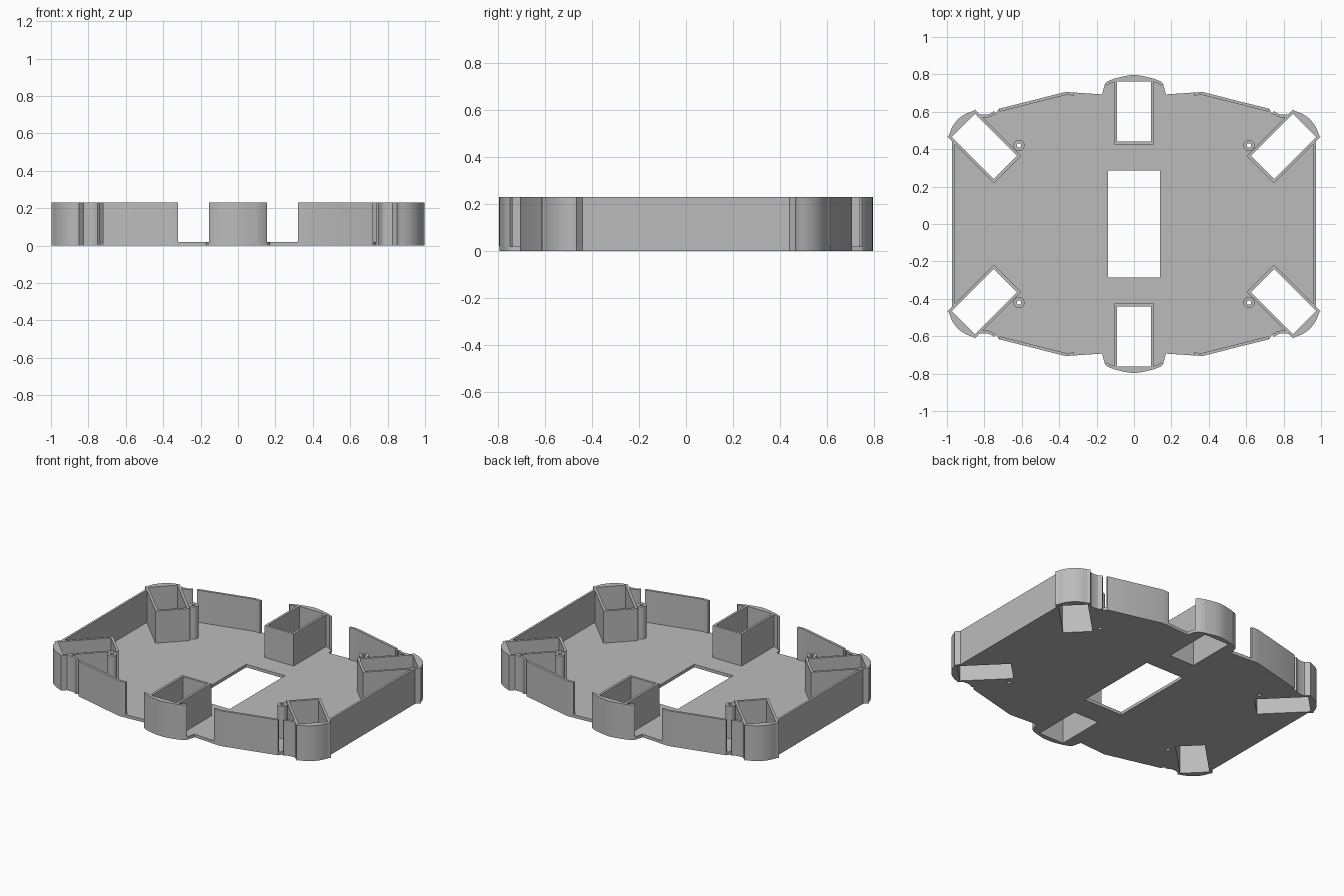
import bpy, bmesh, math
from mathutils import Vector

if "Cube" in bpy.data.objects:
    bpy.data.objects.remove(bpy.data.objects["Cube"], do_unlink=True)

FLOOR, TOP, WALL = 0.02, 0.23, 0.016

grey = bpy.data.materials.new("plastic_grey")
grey.use_nodes = True
grey.diffuse_color = (0.5, 0.5, 0.5, 1)
grey.node_tree.nodes["Principled BSDF"].inputs["Base Color"].default_value = (0.5, 0.5, 0.5, 1)


def prism(name, loops, z0, z1, mirror=(False, False)):
    """Upright solid from an outer loop followed by any hole loops."""
    bm = bmesh.new()
    caps = ([], [])
    for loop in loops:
        rings = [[bm.verts.new((x, y, z)) for x, y in loop] for z in (z0, z1)]
        for i in range(len(loop)):
            j = (i + 1) % len(loop)
            bm.faces.new((rings[0][i], rings[0][j], rings[1][j], rings[1][i]))
            for cap, ring in zip(caps, rings):
                cap.append(bm.edges.get((ring[i], ring[j])))
    for cap in caps:
        bmesh.ops.triangle_fill(bm, edges=cap, use_beauty=True, normal=(0, 0, 1))
    bmesh.ops.recalc_face_normals(bm, faces=bm.faces)
    mesh = bpy.data.meshes.new(name)
    bm.to_mesh(mesh)
    bm.free()
    mesh.materials.append(grey)
    obj = bpy.data.objects.new(name, mesh)
    bpy.context.collection.objects.link(obj)
    bpy.ops.object.select_all(action='DESELECT')
    obj.select_set(True)
    bpy.context.view_layer.objects.active = obj
    bpy.ops.object.shade_smooth_by_angle(angle=math.radians(25))
    if any(mirror):
        mod = obj.modifiers.new("Mirror", 'MIRROR')
        mod.use_axis = (mirror[0], mirror[1], False)
        mod.use_mirror_merge = False
    return obj


def rect(x0, y0, x1, y1):
    return [(x0, y0), (x1, y0), (x1, y1), (x0, y1)]


def circle(c, r, n=24):
    return [(c[0] + r * math.cos(math.tau * i / n),
             c[1] + r * math.sin(math.tau * i / n)) for i in range(n)]


def flip(loop, sx, sy):
    return [(x * sx, y * sy) for x, y in loop]


def strip(path, t=WALL):
    """Wall footprint: the path plus its copy offset to the right-hand side."""
    pts = [Vector(p) for p in path]
    inner = []
    for i, p in enumerate(pts):
        d = (pts[min(i + 1, len(pts) - 1)] - pts[max(i - 1, 0)]).normalized()
        inner.append((p.x + d.y * t, p.y - d.x * t))
    return list(path) + inner[::-1]


# Diagonal corner box, described along and across its 45 degree axis
def diagonal(along, across):
    k = math.sqrt(0.5)
    return (0.8 + k * (along - across), 0.415 + k * (along + across))


HALF_L, HALF_W, BULGE = 0.175, 0.103, 0.026
arc = []
for i in range(13):
    a = 0.88 * HALF_W * (1 - i / 6)
    arc.append(diagonal(HALF_L + BULGE * (1 - (a / (0.88 * HALF_W)) ** 2) + 0.001, a))
corner_end = [diagonal(HALF_L, HALF_W)] + arc + [diagonal(HALF_L, -HALF_W)]
corner_outer = corner_end + [diagonal(-HALF_L, -HALF_W), diagonal(-HALF_L, HALF_W)]
l, w = HALF_L - WALL, HALF_W - WALL
corner_hole = [diagonal(l, w), diagonal(l, -w), diagonal(-l, -w), diagonal(-l, w)]

# Rim paths of one quarter
nose = [(0, 0.797), (0.03, 0.794), (0.06, 0.788), (0.105, 0.777)]
shoulder = [(0.105, 0.777), (0.14, 0.764), (0.155, 0.75)]
long_side = [(0.32, 0.703), (0.365, 0.706), (0.722, 0.616)]
short_side = [(0.738, 0.592), (0.75, 0.603), (0.772, 0.588), (0.80, 0.584), (0.826, 0.587)]
quarter = (nose + shoulder[1:] + [(0.162, 0.725), (0.17, 0.693)] + long_side
           + short_side + corner_end + [(0.972, 0.44)])

# Floor plate with its cut-outs
outline = (quarter + flip(quarter, 1, -1)[::-1][:-1]
           + flip(quarter, -1, -1)[1:] + flip(quarter, -1, 1)[::-1][:-1])
post = (0.615, 0.42)
end_hole = rect(-0.09, 0.44, 0.09, 0.762)
holes = [rect(-0.14, -0.285, 0.14, 0.285), end_hole, flip(end_hole, 1, -1)]
for sx in (1, -1):
    for sy in (1, -1):
        holes += [flip(corner_hole, sx, sy), flip(circle(post, 0.012, 12), sx, sy)]
prism("floor_plate", [outline] + holes, 0, FLOOR)

# Open boxes: four on the corners, one at the front and one at the back
both = (True, True)
prism("corner_boxes", [corner_outer, corner_hole], FLOOR, TOP, both)
end_outer = flip(nose, -1, 1)[::-1] + nose[1:] + [(0.105, 0.425), (-0.105, 0.425)]
prism("end_boxes", [end_outer, end_hole], FLOOR, TOP, (False, True))

# Rim walls
prism("end_box_shoulders", [strip(shoulder)], FLOOR, TOP, both)
prism("long_rim_walls", [strip(long_side)], FLOOR, TOP, both)
prism("short_rim_walls", [strip(short_side)], FLOOR, TOP, both)
prism("side_walls", [rect(0.958, -0.44, 0.972, 0.44)], FLOOR, TOP, (True, False))

# Screw posts
prism("screw_posts", [circle(post, 0.03), circle(post, 0.012, 12)], FLOOR, TOP, both)
